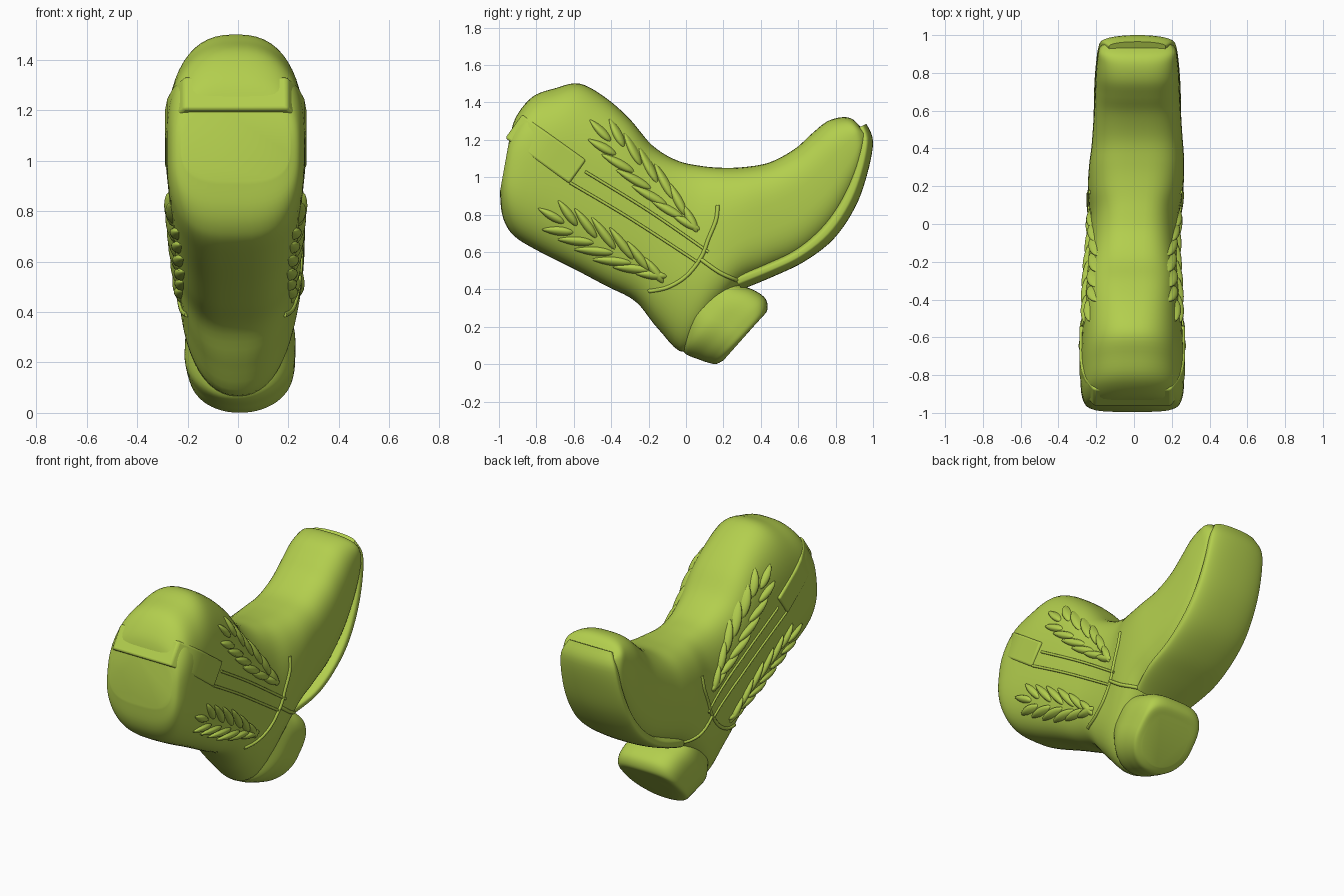
import bpy, bmesh, math
from mathutils import Vector, Matrix
from mathutils.bvhtree import BVHTree

if "Cube" in bpy.data.objects:
    bpy.data.objects.remove(bpy.data.objects["Cube"])

green = bpy.data.materials.new("lime_green")
green.diffuse_color = (0.45, 0.62, 0.075, 1)
green.use_nodes = True
green.node_tree.nodes["Principled BSDF"].inputs["Base Color"].default_value = green.diffuse_color


def dress(ob, angle=40):
    ob.data.materials.clear()
    ob.data.materials.append(green)
    bpy.ops.object.select_all(action='DESELECT')
    ob.select_set(True)
    bpy.context.view_layer.objects.active = ob
    bpy.ops.object.shade_smooth_by_angle(angle=math.radians(angle))
    return ob


def finish(bm, name, angle=40, fix_normals=True):
    if fix_normals:
        bmesh.ops.recalc_face_normals(bm, faces=bm.faces)
    me = bpy.data.meshes.new(name)
    bm.to_mesh(me)
    ob = bpy.data.objects.new(name, me)
    bpy.context.collection.objects.link(ob)
    return dress(ob, angle)


def smooth_path(pts, steps):
    """Catmull-Rom through tuples of any size."""
    out = []
    for i in range(len(pts) - 1):
        p0, p1, p2, p3 = (pts[max(i - 1, 0)], pts[i], pts[i + 1], pts[min(i + 2, len(pts) - 1)])
        for s in range(steps):
            t = s / steps
            out.append([0.5 * (2 * b + (c - a) * t + (2 * a - 5 * b + 4 * c - d) * t * t
                               + (3 * b - a - 3 * c + d) * t ** 3)
                        for a, b, c, d in zip(p0, p1, p2, p3)])
    return out + [list(pts[-1])]


def loft(stations, n=3.0, nb=3.0, steps=5, seg=56):
    """Stations: top y,z, bottom y,z, half width (, top and bottom squareness)."""
    bm = bmesh.new()
    rings = []
    full = [s if len(s) == 7 else (*s, n, nb) for s in stations]
    for ty, tz, by, bz, w, et, eb in smooth_path(full, steps):
        ring = []
        for k in range(seg):
            a = 2 * math.pi * k / seg
            c, s = math.cos(a), math.sin(a)
            e = et if s > 0 else eb
            x = w * math.copysign(abs(c) ** (2 / e), c)
            t = math.copysign(abs(s) ** (2 / e), s)
            ring.append(bm.verts.new((x, (ty + by) / 2 + t * (ty - by) / 2,
                                      (tz + bz) / 2 + t * (tz - bz) / 2)))
        rings.append(ring)
    for r0, r1 in zip(rings, rings[1:]):
        for k in range(seg):
            j = (k + 1) % seg
            bm.faces.new((r0[k], r0[j], r1[j], r1[k]))
    bm.faces.new(rings[0])
    bm.faces.new(rings[-1])
    return bm


# Shaft, ankle and foot in one bent loft
body = loft([
    (-.945, 1.2, -.995, .92, .215), (-.91, 1.32, -.985, .81, .25, 2.6, 3),
    (-.82, 1.43, -.955, .73, .27, 2.5, 3), (-.70, 1.475, -.90, .67, .275, 2.5, 3),
    (-.57, 1.5, -.78, .60, .272, 2.5, 3), (-.43, 1.425, -.60, .51, .263, 2.7, 3),
    (-.30, 1.31, -.43, .42, .253), (-.18, 1.17, -.27, .335, .243, 3, 2.8),
    (-.05, 1.09, -.15, .19, .236, 3, 2.4), (.08, 1.06, -.005, .065, .238, 3, 2.2),
    (.20, 1.05, .14, .25, .252, 3, 2.7), (.32, 1.055, .29, .42, .252),
    (.45, 1.08, .44, .49, .24), (.58, 1.15, .61, .565, .23), (.67, 1.23, .76, .69, .224),
    (.75, 1.295, .86, .83, .22), (.83, 1.32, .93, .98, .212), (.89, 1.31, .955, 1.10, .203),
    (.94, 1.26, .965, 1.18, .175)])
tree = BVHTree.FromBMesh(body)
finish(body, "boot_body")

# Heel block, rounded at the back
finish(loft([(.20, .47, -.03, .14, .2), (.285, .425, -.01, .062, .218), (.365, .395, .07, .025, .217),
             (.425, .35, .12, .008, .212), (.435, .29, .16, .001, .198), (.40, .245, .2, .02, .15)],
            3.6, 2.05), "heel")

# Sole running under the foot and up over the toe
finish(loft([(.25, .47, .30, .40, .19), (.42, .535, .47, .47, .23), (.585, .615, .635, .55, .231),
             (.72, .73, .79, .67, .227), (.82, .87, .905, .84, .218), (.89, 1.03, .97, 1.02, .208),
             (.92, 1.18, 1.0, 1.19, .192), (.915, 1.26, .965, 1.285, .15)], 4.5, 2.1),
       "sole")

# Pull strap folded over the shaft opening
bm = bmesh.new()
bmesh.ops.create_cube(bm, size=1)
bmesh.ops.subdivide_edges(bm, edges=[e for e in bm.edges if abs(e.verts[0].co.y - e.verts[1].co.y) > .5],
                          cuts=5, use_grid_fill=True)
for v in bm.verts:
    t = v.co.y + .5
    half = .205 + .075 * min(1, t * 2.5) ** .6
    v.co = Vector((math.copysign(half, v.co.x), v.co.y * .42, v.co.z * .155))
bmesh.ops.transform(bm, verts=bm.verts, matrix=Matrix.Translation((0, -.75, 1.15))
                    @ Matrix.Rotation(-.62, 4, 'X'))
strap = finish(bm, "pull_strap")
bev = strap.modifiers.new("soft_edges", 'BEVEL')
bev.width, bev.segments = .012, 3


def on_side(y, z):
    hit, nrm, _, _ = tree.ray_cast(Vector((1, y, z)), Vector((-1, 0, 0)))
    return hit, nrm


# Raised leaf: a pointed dome that follows the side surface
def leaf(bm, y, z, ang, length, width, side):
    cy, sy = math.cos(ang), math.sin(ang)
    rows, cols = 10, 6
    grid = []
    for i in range(rows + 1):
        u = i / rows
        half = width / 2 * math.sin(math.pi * u ** .8) ** .75 if 0 < i < rows else .001
        row = []
        for j in range(cols + 1):
            t = 2 * j / cols - 1
            along, across = length * (u - .5), half * t
            py, pz = y + along * cy - across * sy, z + along * sy + across * cy
            hit, _ = on_side(py, pz)
            base = hit.x if hit else .2
            lift = .03 * math.sqrt(max(0, 1 - t * t)) * math.sin(math.pi * u) ** .5 if 0 < i < rows else 0
            row.append(bm.verts.new((side * (base - .006 + lift), py, pz)))
        grid.append(row)
    for i in range(rows):
        for j in range(cols):
            f = bm.faces.new((grid[i][j], grid[i + 1][j], grid[i + 1][j + 1], grid[i][j + 1]))
            f.normal_update()
            if f.normal.x * side < 0:
                f.normal_flip()


# Two sprigs on each side of the shaft
bm = bmesh.new()
for x_side in (-1, 1):
    for (y0, z0), (y1, z1), count, spread in (((.01, .77), (-.41, 1.2), 6, .3),
                                              ((-.18, .49), (-.66, .76), 6, .42)):
        stem = math.atan2(z1 - z0, y1 - y0)
        for i in range(count):
            f = i / (count - 1)
            size = .18 + .05 * math.sin(f * math.pi)
            for s in (-1, 1):
                off = .015 + .04 * min(f * 3, 1)
                leaf(bm, y0 + (y1 - y0) * f + off * math.cos(stem + s * 1.57),
                     z0 + (z1 - z0) * f + off * math.sin(stem + s * 1.57),
                     stem + s * spread, size, .052, x_side)
        leaf(bm, y1 + .07 * math.cos(stem), z1 + .07 * math.sin(stem), stem, .17, .05, x_side)
finish(bm, "leaf_sprigs", 60, False)


# Raised seams following the side surface
def seams(name, paths, radius):
    cu = bpy.data.curves.new(name, 'CURVE')
    cu.dimensions = '3D'
    cu.bevel_depth = radius
    cu.bevel_resolution = 2
    cu.use_fill_caps = True
    for path in paths:
        hits = [on_side(y, z) for y, z in smooth_path(path, 8)]
        pts = [h - n * math.copysign(radius * .5, n.x) for h, n in hits if h]
        for side in (-1, 1):
            sp = cu.splines.new('POLY')
            sp.points.add(len(pts) - 1)
            for p, co in zip(sp.points, pts):
                p.co = (side * co.x, co.y, co.z, 1)
    ob = bpy.data.objects.new(name, cu)
    bpy.context.collection.objects.link(ob)
    bpy.ops.object.select_all(action='DESELECT')
    ob.select_set(True)
    bpy.context.view_layer.objects.active = ob
    bpy.ops.object.convert(target='MESH')
    dress(bpy.context.view_layer.objects.active, 60)


seams("side_seams", [[(-.62, .97), (-.3, .78), (.07, .54)], [(-.54, 1.03), (-.2, .82), (.12, .60)]], .008)
seams("ankle_seams", [
    [(.17, .85), (.16, .77), (.12, .67), (.08, .57), (.0, .47), (-.1, .41), (-.2, .39)],
    [(.08, .56), (.18, .49), (.27, .45)]], .011)

# The foot leans slightly to one side
for ob in bpy.data.objects:
    for v in ob.data.vertices:
        v.co.x += .018 * max(-.5, min(1, v.co.y * 2.5))
